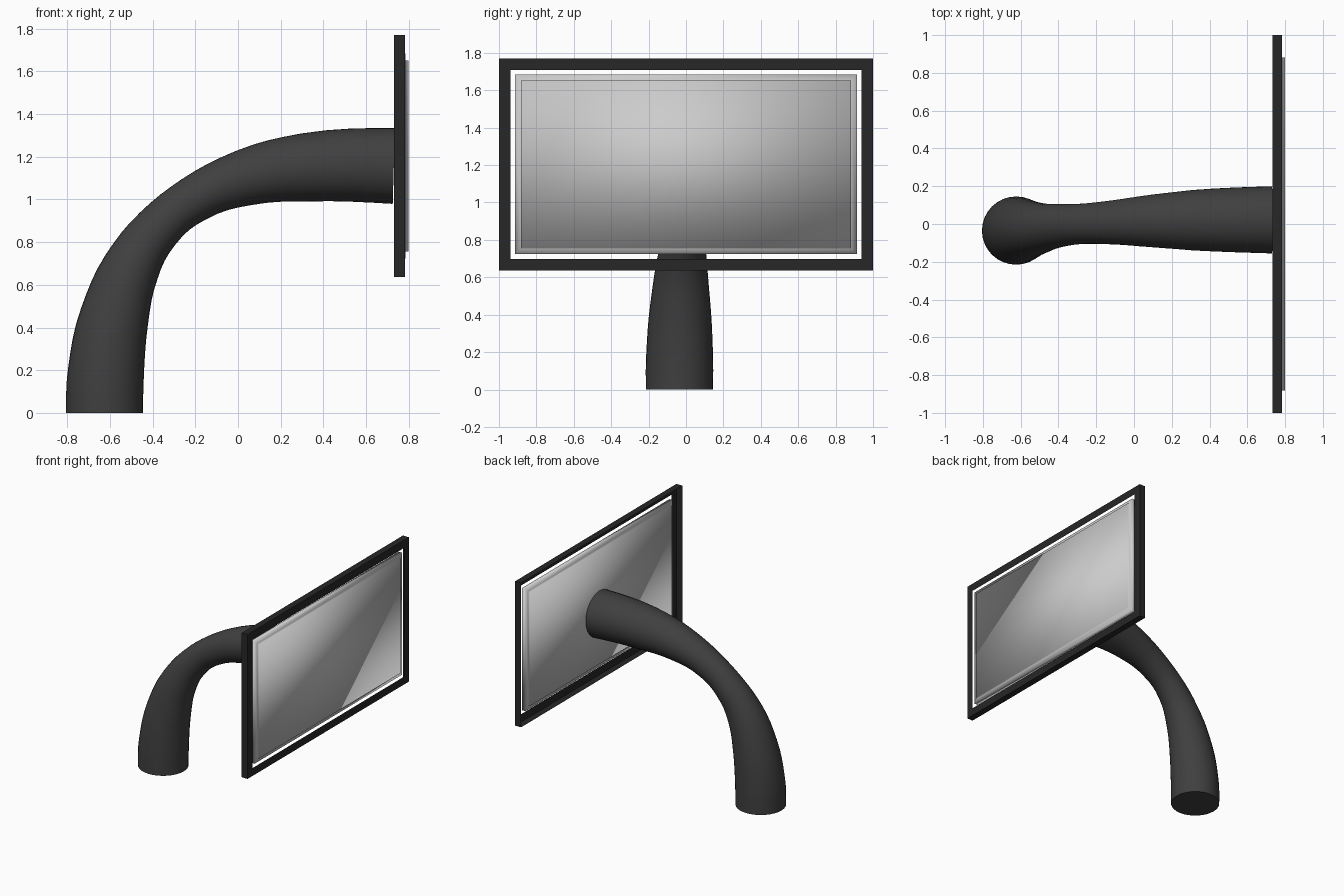
import bpy, bmesh
from mathutils import Vector

if "Cube" in bpy.data.objects:
    bpy.data.objects.remove(bpy.data.objects["Cube"])


def material(name, v):
    m = bpy.data.materials.new(name)
    m.diffuse_color = (v, v, v, 1)
    m.use_nodes = True
    m.node_tree.nodes["Principled BSDF"].inputs["Base Color"].default_value = m.diffuse_color
    return m


def mesh_object(name, bm, mat=None):
    me = bpy.data.meshes.new(name)
    bm.to_mesh(me)
    bm.free()
    ob = bpy.data.objects.new(name, me)
    bpy.context.collection.objects.link(ob)
    if mat:
        me.materials.append(mat)
    return ob


def box(x0, x1, hy, z0, z1):
    bm = bmesh.new()
    bmesh.ops.create_cube(bm, size=1)
    for v in bm.verts:
        v.co = (x0 if v.co.x < 0 else x1, 2 * hy * v.co.y,
                z0 if v.co.z < 0 else z1)
    bm.normal_update()
    return bm


def facing(bm, sign):
    return [f for f in bm.faces if f.normal.x * sign > 0.9]


# screen frame: open-backed shell with a flat front border
bm = box(0.732, 0.783, 1.0, 0.637, 1.77)
bmesh.ops.delete(bm, geom=facing(bm, -1), context='FACES')
front = facing(bm, 1)
bmesh.ops.inset_region(bm, faces=front, thickness=0.087)
bmesh.ops.delete(bm, geom=front, context='FACES')
mesh_object("screen_frame", bm, material("frame_black", 0.02))

# screen: slab with a shallow raised panel on front and back
bm = box(0.755, 0.784, 0.913, 0.724, 1.683)
for sign in (1, -1):
    f = facing(bm, sign)
    bmesh.ops.inset_region(bm, faces=f, thickness=0.044)
    r = bmesh.ops.inset_region(bm, faces=f, thickness=0.0005, depth=0.015)
    bm.normal_update()
for f in bm.faces:
    f.smooth = True
mesh_object("screen", bm)

# curved arm: tapered tube, each point is x, y, z, radius
path = [(-0.625, -0.035, 0.0, 0.18), (-0.618, -0.034, 0.2, 0.178),
        (-0.578, -0.03, 0.455, 0.161), (-0.498, -0.022, 0.685, 0.134),
        (-0.375, -0.006, 0.865, 0.112), (-0.208, 0.004, 1.0, 0.11),
        (0.025, 0.014, 1.1, 0.132), (0.31, 0.02, 1.15, 0.16),
        (0.73, 0.022, 1.157, 0.178)]
cu = bpy.data.curves.new("arm", 'CURVE')
cu.dimensions = '3D'
cu.bevel_depth = 1.0
cu.bevel_resolution = 14
cu.use_fill_caps = True
cu.resolution_u = 4
sp = cu.splines.new('BEZIER')
sp.bezier_points.add(len(path) - 1)
sp.radius_interpolation = 'CARDINAL'
for p, (x, y, z, r) in zip(sp.bezier_points, path):
    p.co = (x, y, z)
    p.radius = r
    p.handle_left_type = p.handle_right_type = 'AUTO'
for p, d in ((sp.bezier_points[0], Vector((0, 0, 0.07))),
             (sp.bezier_points[-1], Vector((0.14, 0, -0.004)))):
    p.handle_left_type = p.handle_right_type = 'FREE'
    p.handle_left = p.co - d
    p.handle_right = p.co + d
arm = bpy.data.objects.new("arm", cu)
bpy.context.collection.objects.link(arm)
cu.materials.append(material("arm_dark_grey", 0.05))
